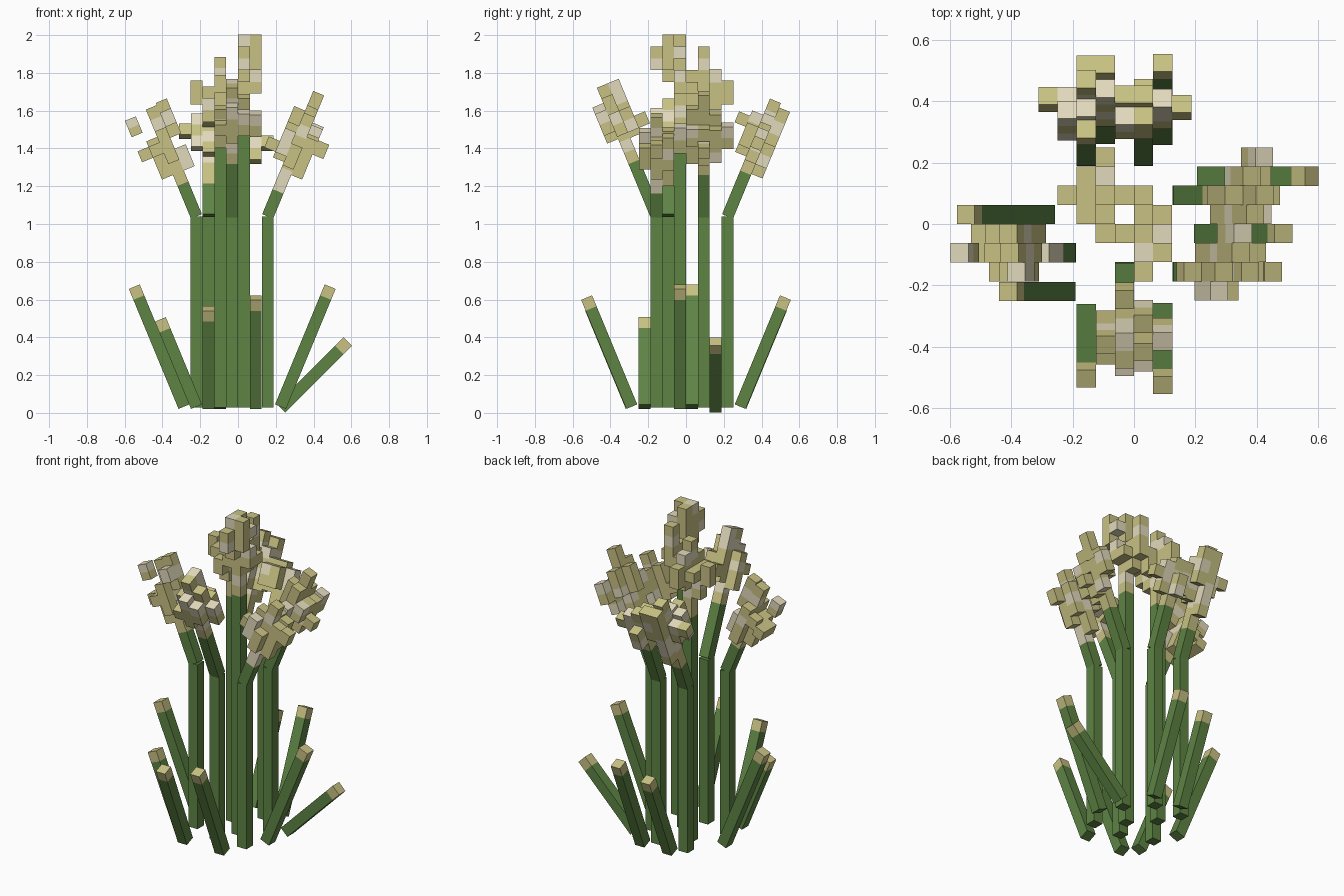
import bpy, bmesh, math
from mathutils import Matrix, Vector

cube = bpy.data.objects.get("Cube")
if cube:
    bpy.data.objects.remove(cube, do_unlink=True)

U = 0.0625                      # one block
TILT = math.radians(22.5)
GREEN, KHAKI, PALE = 0, 1, 2


def material(name, srgb):
    lin = [((c / 255 + 0.055) / 1.055) ** 2.4 for c in srgb] + [1]
    m = bpy.data.materials.new(name)
    m.use_nodes = True
    m.diffuse_color = lin
    m.node_tree.nodes["Principled BSDF"].inputs["Base Color"].default_value = lin
    return m


MATS = [material("stalk green", (94, 132, 68)),
        material("seed khaki", (200, 193, 131)),
        material("seed pale", (226, 218, 188))]

SIDES = {"left": Vector((1, 0, 0)), "right": Vector((-1, 0, 0)),
         "front": Vector((0, -1, 0)), "back": Vector((0, 1, 0))}


def frame(origin, side=None, angle=TILT):
    """Block-sized axes: u leans outward, v runs sideways, w runs along the stalk."""
    d = SIDES[side] if side else Vector((1, 0, 0))
    a = angle if side else 0
    z = Vector((0, 0, 1))
    u = (d * math.cos(a) - z * math.sin(a)) * U
    w = (d * math.sin(a) + z * math.cos(a)) * U
    v = Vector((abs(d.y), abs(d.x), 0)) * U
    m = Matrix((u, v, w)).transposed().to_4x4()
    m.translation = Vector(origin)
    return m


def box(bm, m, u, v, w0, w1, mat):
    """One block wide box centred on u, v, from w0 to w1."""
    local = Matrix.Translation((u, v, (w0 + w1) / 2)) @ Matrix.Diagonal((1, 1, w1 - w0, 1))
    verts = bmesh.ops.create_cube(bm, size=1, matrix=m @ local)["verts"]
    for f in {f for vert in verts for f in vert.link_faces}:
        f.material_index = mat


def finish(bm, name):
    bmesh.ops.recalc_face_normals(bm, faces=bm.faces)
    me = bpy.data.meshes.new(name)
    bm.to_mesh(me)
    bm.free()
    for m in MATS:
        me.materials.append(m)
    bpy.context.collection.objects.link(bpy.data.objects.new(name, me))


def seed_head(name, m, start, arms):
    """Rows of seed blocks: (u, v, from, to, colours going up, k khaki or p pale)."""
    bm = bmesh.new()
    for u, v, a, b, colours in arms:
        step = (b - a) / len(colours)
        for i, c in enumerate(colours):
            w = start + a + i * step
            box(bm, m, u, v, w, w + step, PALE if c == "p" else KHAKI)
    finish(bm, name + "_seed_head")


def stalk(name, x, y, side, bend, arms):
    """Upright stalk, then a leaning (or straight) green part and its seed head."""
    bm = bmesh.new()
    box(bm, frame((x, y, 0.028)), 0, 0, 0, 16.2, GREEN)
    m = frame((x, y, 1.04), side)
    box(bm, m, 0, 0, 0, bend, GREEN)
    finish(bm, name + "_stalk")
    seed_head(name, m, bend, arms)


def leaf(name, x, y, side, length, angle=TILT):
    """Short leaning blade with a dry tip."""
    bm = bmesh.new()
    m = frame((x, y, 0.033 if angle == TILT else 0.024), side, angle)
    box(bm, m, 0, 0, 0, length - 1, GREEN)
    box(bm, m, 0, 0, length - 1, length, KHAKI)
    finish(bm, name + "_leaf")


# Leaning stalks around the clump
stalk("right", -0.22, -0.094, "right", 3, [
    (0, 0, 0, 7, "kkkpkpk"), (1, 0, 1, 4, "kkk"), (2, 0, 3, 4, "k"), (2, 0, 5.3, 6.8, "kp"),
    (-1, 0, 1, 3, "pp"), (-1, 0, 4, 7.2, "kpk"), (0, 1, 1, 5, "kkpk"), (1, 1, 3.5, 4.5, "k"),
    (2, 1, 3, 4, "k"), (0, -1, 2, 5, "kkk"), (1, -1, 3, 4, "k"), (-1, -1, 5, 6.3, "p")])
stalk("front", -0.031, -0.156, "front", 5, [
    (0, 0, 0, 7, "kpkkkpk"), (1, 0, 2.3, 5.6, "kkp"), (-1, 0, 2, 7, "kkkpp"),
    (-2, 0, 2.5, 3.6, "k"), (0, 1, 3, 6, "pkk"), (1, 1, 3, 5, "kp"), (0, 2, 2.5, 4.5, "kp"),
    (-1, 1, 2.5, 4.5, "pk"), (0, -1, 1.5, 5, "kkpk"), (1, -1, 3, 4, "k")])
stalk("left_back", 0.157, 0.094, "left", 4, [
    (0, 0, 0, 7.3, "kkpkkkk"), (1, 0, 3.5, 4.6, "k"), (2, 0, 2.3, 3.3, "k"),
    (1, 0, 1.3, 3.3, "kp"), (-1, 0, 3, 5.5, "kkk"), (0, -1, 1, 6, "kkpkk"),
    (1, -1, 3, 4.6, "kp"), (0, 1, 3, 5.5, "pkk"), (1, 2, 2.8, 4.8, "kp"), (1, 1, 1.5, 4.5, "pkk")])
stalk("left_front", 0.157, -0.156, "left", 2.3, [
    (0, 0, 0, 7, "ppkkkpk"), (1, 0, 1.7, 5.2, "kkk"), (-1, 0, 2.5, 5.8, "kkk"), (-2, 0, 3, 4, "k"),
    (0, -1, 2.2, 4.2, "kk"), (-1, -1, 3, 5.2, "pp"), (0, 1, 0.7, 5.7, "kkpkk"),
    (1, 1, 2.5, 5.5, "kpk"), (2, 0, 4, 5.3, "k"), (0, 2, 3.7, 6, "kp")])
stalk("back_right", -0.156, 0.22, "back", 2.8, [
    (0, 0, 0, 7.8, "kkpkpkpk"), (1, 0, 1.3, 7.4, "kppkkk"), (-1, 0, 2.5, 6.3, "kpkp"),
    (-2, 0, 4.8, 5.8, "k"), (0, 1, 2.5, 6.5, "kpkp"), (1, 1, 4, 7.4, "kpk"),
    (0, -1, 3.5, 5.5, "kp"), (-1, -1, 3, 6, "pkp"), (0, -2, 4.5, 5.5, "k")])
stalk("back_left", 0.031, 0.22, "back", 4, [
    (0, 0, 0, 4.5, "kkpk"), (1, 0, 1, 3, "pk"), (-1, 0, 2, 4, "kk"), (0, 1, 1, 4, "kpp"),
    (0, 2, 2.2, 3.2, "k"), (0, -1, 1.5, 4.5, "kpk"), (-1, -1, 2, 4, "kp")])

# Straight stalks in the middle
stalk("centre_tall", 0.031, -0.031, None, 7.4, [
    (0, 0, 0, 8, "kpkkkkkk"), (1, 0, 3, 5, "kp"), (1, -1, 5, 8, "kkk"), (0, -1, 4, 8, "kkkp"),
    (0, -2, 5, 7, "pk"), (1, 0, 6, 7, "p"), (1, 1, 3, 4, "k"), (0, 1, 2, 5, "kpk"),
    (0, 2, 3, 7, "kkpk")])
stalk("centre_short", -0.094, 0.094, None, 6, [
    (0, 0, 0, 7.5, "kkpkkkpk"), (-1, 0, 2, 5, "kpk"), (-2, 0, 3.5, 5.5, "kk"),
    (1, 0, 3, 5.5, "kk"), (0, 1, 3, 6.5, "kkp"), (-1, 1, 4, 5, "k"), (0, -1, 2, 6, "kpkk"),
    (-1, -1, 4, 5, "k"), (0, -2, 3, 4.5, "k"), (1, -2, 4, 5, "k"), (0, 2, 3.5, 5.5, "kk")])

# Short leaves fanning outward, two on each side
leaf("right_long", -0.286, 0.031, "right", 11)
leaf("right_short", -0.22, -0.22, "right", 8)
leaf("left_long", 0.225, -0.031, "left", 11)
leaf("left_low", 0.227, 0.156, "left", 8, math.radians(45))
for side, sign in (("front", -1), ("back", 1)):
    leaf(side + "_long", 0.094, sign * 0.287, side, 10)
    leaf(side + "_short", -0.156 if sign < 0 else -0.094, sign * 0.29, side, 9)
